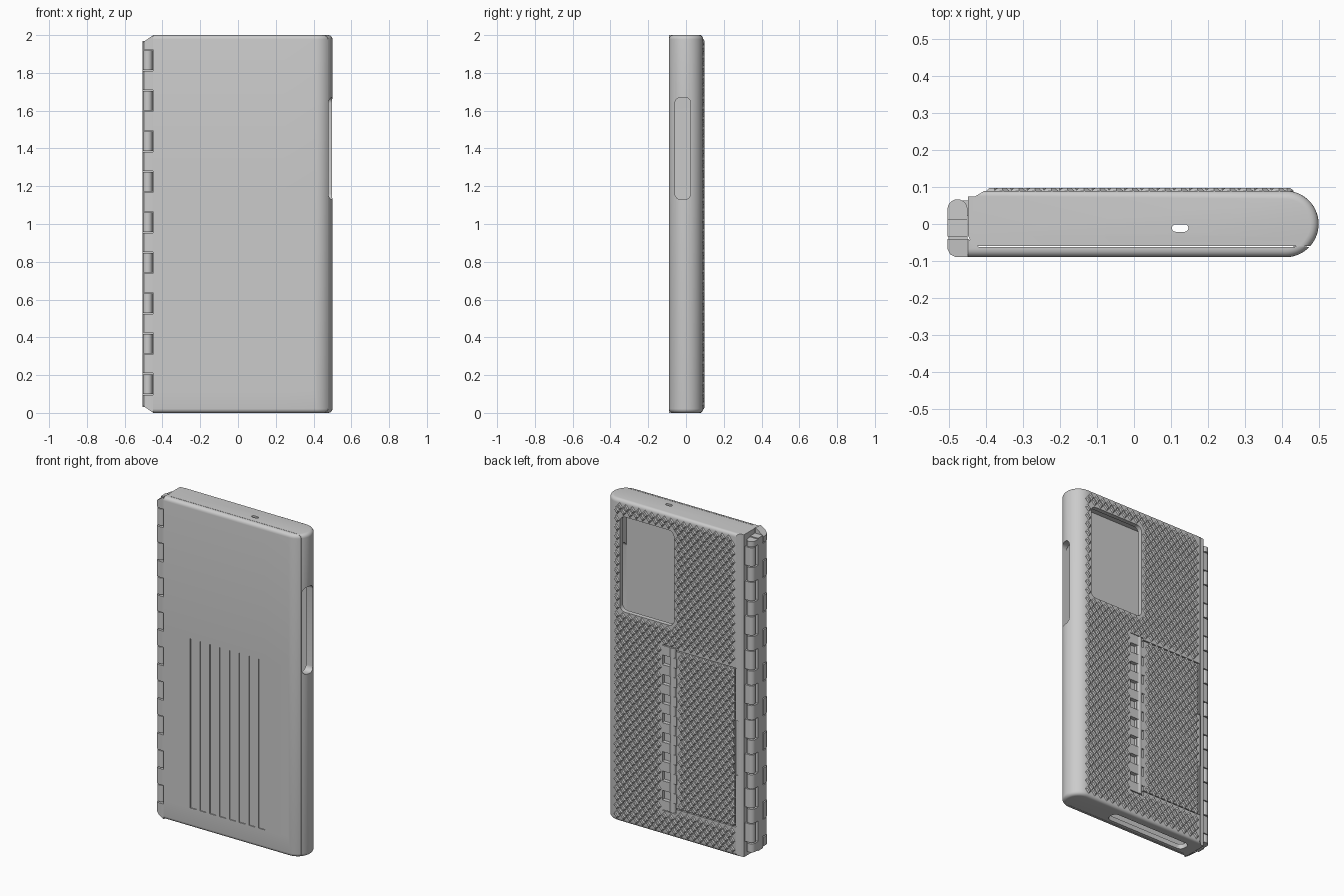
import bpy
import bmesh
import math
from mathutils import Matrix, Vector

cube = bpy.data.objects.get("Cube")
if cube:
    bpy.data.objects.remove(cube, do_unlink=True)

grey = bpy.data.materials.new("matte_grey")
grey.use_nodes = True
grey.diffuse_color = (0.6, 0.6, 0.6, 1)
grey.node_tree.nodes["Principled BSDF"].inputs["Base Color"].default_value = (0.6, 0.6, 0.6, 1)


def finish(bm, name):
    bmesh.ops.recalc_face_normals(bm, faces=bm.faces)
    mesh = bpy.data.meshes.new(name)
    bm.to_mesh(mesh)
    bm.free()
    mesh.materials.append(grey)
    obj = bpy.data.objects.new(name, mesh)
    bpy.context.collection.objects.link(obj)
    return obj


def add_box(bm, lo, hi):
    lo, hi = Vector(lo), Vector(hi)
    m = Matrix.Translation((lo + hi) / 2) @ Matrix.Diagonal((*(hi - lo), 1))
    bmesh.ops.create_cube(bm, size=1, matrix=m)


def add_barrel(bm, x, y, r, z0, z1):
    bmesh.ops.create_cone(bm, cap_ends=True, segments=24, radius1=r, radius2=r, depth=z1 - z0,
                          matrix=Matrix.Translation((x, y, (z0 + z1) / 2)))


def box(name, lo, hi, axis=None, r=0):
    """Box whose edges along one axis may be rounded."""
    bm = bmesh.new()
    add_box(bm, lo, hi)
    if r:
        edges = [e for e in bm.edges
                 if abs((e.verts[0].co - e.verts[1].co).normalized()[axis]) > 0.9]
        bmesh.ops.bevel(bm, geom=edges, offset=r, segments=6, profile=0.5, affect='EDGES')
    return finish(bm, name)


def add_prism(bm, pts, z0, z1):
    """Closed upright prism over a profile; returns its vertices."""
    low = [bm.verts.new((x, y, z0)) for x, y in pts]
    high = [bm.verts.new((x, y, z1)) for x, y in pts]
    bm.faces.new(low[::-1])
    bm.faces.new(high)
    for i in range(len(pts)):
        n = (i + 1) % len(pts)
        bm.faces.new((low[i], low[n], high[n], high[i]))
    return low + high


def rounded_prism(pts, rounded, r):
    """Full-height prism; cap edges chosen by the rule are rounded."""
    bm = bmesh.new()
    add_prism(bm, pts, 0, 2)
    edges = []
    for e in bm.edges:
        a, b = e.verts[0].co, e.verts[1].co
        if abs(a.z - b.z) < 0.01 and rounded((a + b) / 2):
            edges.append(e)
    bmesh.ops.recalc_face_normals(bm, faces=bm.faces)
    bmesh.ops.bevel(bm, geom=edges, offset=r, segments=5, profile=0.5, affect='EDGES')
    return bm


def cut(obj, cutters):
    bpy.context.view_layer.objects.active = obj
    for c in cutters:
        mod = obj.modifiers.new("cut", 'BOOLEAN')
        mod.operation = 'DIFFERENCE'
        mod.solver = 'EXACT'
        mod.object = c
        bpy.ops.object.modifier_apply(modifier=mod.name)


def arc(a0, a1, n):
    return [(0.41 + 0.09 * math.cos(math.radians(a0 + (a1 - a0) * i / n)),
             0.09 * math.sin(math.radians(a0 + (a1 - a0) * i / n))) for i in range(n + 1)]


SEAM = -0.06
SEAM_ANGLE = -41.8
KNUCKLES = [(0.095 + 0.2143 * i, 0.21 + 0.2143 * i) for i in range(9)]
levels = [z for pair in KNUCKLES for z in pair]

# Main shell with a rounded long edge
body = finish(rounded_prism(
    [(-0.42, SEAM), (-0.44, -0.052), (-0.45, -0.03), (-0.45, 0.075), (-0.43, 0.075), (-0.405, 0.09)]
    + arc(90, SEAM_ANGLE, 18),
    lambda m: m.y > 0.083 or m.x > 0.41 and m.y > SEAM + 0.001, 0.022), "shell")

# Camera window, kickstand outline and its hinge recess
cutters = [
    box("window_cutter", (0.02, 0.03, 1.31), (0.39, 0.2, 1.9), 1, 0.035),
    box("hinge_recess_cutter", (0.005, 0.068, 0.15), (0.1, 0.2, 1.18)),
    box("panel_side_cutter", (-0.403, 0.075, 0.18), (-0.396, 0.2, 1.167)),
    box("finger_notch_cutter", (-0.42, 0.078, 0.5), (-0.39, 0.2, 0.84), 1, 0.01)]
cutters += [
    box("panel_gap_cutter", (-0.405, 0.075, z), (0.02, 0.2, z + 0.007)) for z in (0.18, 1.16)]

# Cavity, side opening, bottom port and top hole
cutters += [
    box("cavity_cutter", (-0.42, -0.1, 0.03), (0.45, 0.062, 1.97), 1, 0.02),
    box("side_cutter", (0.38, -0.058, 1.13), (0.6, 0.024, 1.67), 0, 0.03),
    box("port_cutter", (-0.38, -0.04, -0.1), (0.17, 0.035, 0.1), 2, 0.03),
    box("hole_cutter", (0.103, -0.021, 1.9), (0.147, -0.001, 2.1), 2, 0.0095)]
cut(body, cutters)
for c in cutters:
    bpy.data.objects.remove(c, do_unlink=True)

# Front cover with shallow grip slots
bm = rounded_prism(
    [(-0.42, SEAM - 0.002), (-0.45, -0.04), (-0.45, -0.09)] + arc(-90, SEAM_ANGLE - 1.5, 8),
    lambda m: m.y < SEAM - 0.003 and m.x > -0.449, 0.022)


def front_faces():
    return [f for f in bm.faces if abs(f.normal.y) > 0.99 and f.calc_center_median().y < -0.0899]


SLOTS = [(-0.265 + 0.067 * i, -0.222 + 0.067 * i) for i in range(8)]
planes = [((x, 0, 0), (1, 0, 0)) for slot in SLOTS for x in slot]
planes += [((0, 0, z), (0, 0, 1)) for z in (0.12, 1.17)]
for co, no in planes:
    faces = front_faces()
    geom = faces + list({e for f in faces for e in f.edges}) + list({v for f in faces for v in f.verts})
    bmesh.ops.bisect_plane(bm, geom=geom, plane_co=co, plane_no=no)
slot_faces = []
for f in front_faces():
    c = f.calc_center_median()
    if 0.12 < c.z < 1.17 and any(a < c.x < b for a, b in SLOTS):
        slot_faces.append(f)
for f in slot_faces:
    region = bmesh.ops.extrude_face_region(bm, geom=[f])["geom"]
    bmesh.ops.translate(bm, vec=(0, 0.006, 0), verts=[v for v in region if isinstance(v, bmesh.types.BMVert)])
bmesh.ops.delete(bm, geom=[f for f in slot_faces if f.is_valid], context='FACES_ONLY')
cover = finish(bm, "front_cover")

# Cover hinge blocks, with slanted outer ends
bm = bmesh.new()
block = [(-0.449, -0.04), (-0.505, -0.04), (-0.505, -0.068), (-0.498, -0.082), (-0.482, -0.09), (-0.449, -0.09)]
ends = [0] + levels + [2]
for a, b in zip(ends[::2], ends[1::2]):
    for v in add_prism(bm, block, a, b):
        slant = (-0.449 - v.co.x) * 0.7
        if v.co.z in (0, 2):
            v.co.z += slant if v.co.z == 0 else -slant
cover_hinge = finish(bm, "cover_hinge_blocks")


# Raised diamond texture over the back, leaving the cut areas clear
def is_clear(x, z):
    in_window = 0 < x < 0.41 and 1.285 < z < 1.925
    in_hinge = -0.015 < x < 0.12 and 0.13 < z < 1.2
    on_gap = x < 0.02 and min(abs(z - 0.183), abs(z - 1.163)) < 0.013
    return x < 0.425 and not (in_window or in_hinge or on_gap)


bm = bmesh.new()
for row in range(72):
    z = 0.04 + row * 0.027
    for col in range(19):
        x = -0.38 + col * 0.044 + (row % 2) * 0.022
        if not is_clear(x, z):
            continue
        rings = []
        for y, k in ((0.086, 1), (0.09, 1), (0.097, 0.6)):
            rings.append([bm.verts.new((x + dx * k, y, z + dz * k)) for dx, dz in
                          ((0.02, 0.003), (0.003, 0.024), (-0.02, -0.003), (-0.003, -0.024))])
        bm.faces.new(rings[0])
        bm.faces.new(rings[2][::-1])
        for lower, upper in zip(rings, rings[1:]):
            for j in range(4):
                n = (j + 1) % 4
                bm.faces.new((lower[j], lower[n], upper[n], upper[j]))
texture = finish(bm, "back_texture")

# Spine link with barrels on both sides
bm = bmesh.new()
add_box(bm, (-0.505, -0.034, 0.03), (-0.4505, 0.014, 1.97))
for a, b in KNUCKLES:
    add_barrel(bm, -0.478, -0.062, 0.025, a + 0.006, b - 0.006)
    add_box(bm, (-0.503, -0.062, a + 0.006), (-0.4505, -0.03, b - 0.006))
ends = [0.03] + levels + [1.97]
for a, b in zip(ends[::2], ends[1::2]):
    add_barrel(bm, -0.478, 0.04, 0.027, a + 0.006, b - 0.006)
    add_box(bm, (-0.505, 0.01, a + 0.006), (-0.4505, 0.04, b - 0.006))
spine = finish(bm, "hinge_spine")

# Shell knuckles between the spine barrels
bm = bmesh.new()
for a, b in KNUCKLES:
    add_barrel(bm, -0.479, 0.041, 0.023, a, b)
    add_box(bm, (-0.479, 0.022, a), (-0.44, 0.064, b))
knuckles = finish(bm, "shell_knuckles")

# Kickstand hinge with alternating teeth
bm = bmesh.new()
add_barrel(bm, 0.032, 0.076, 0.02, 0.155, 1.175)
add_box(bm, (0.012, 0.066, 0.155), (0.052, 0.085, 1.175))
for i in range(9):
    z = 0.155 + i * 0.12
    add_box(bm, (0.03, 0.066, z), (0.102, 0.092, z + 0.06))
    if i < 8:
        add_box(bm, (0.0, 0.066, z + 0.06), (0.03, 0.092, z + 0.12))
stand_hinge = finish(bm, "stand_hinge")

# Shade smooth with sharp edges kept
for obj in (body, cover, cover_hinge, texture, spine, knuckles, stand_hinge):
    bpy.ops.object.select_all(action='DESELECT')
    obj.select_set(True)
    bpy.context.view_layer.objects.active = obj
    bpy.ops.object.shade_smooth_by_angle(angle=math.radians(30))
